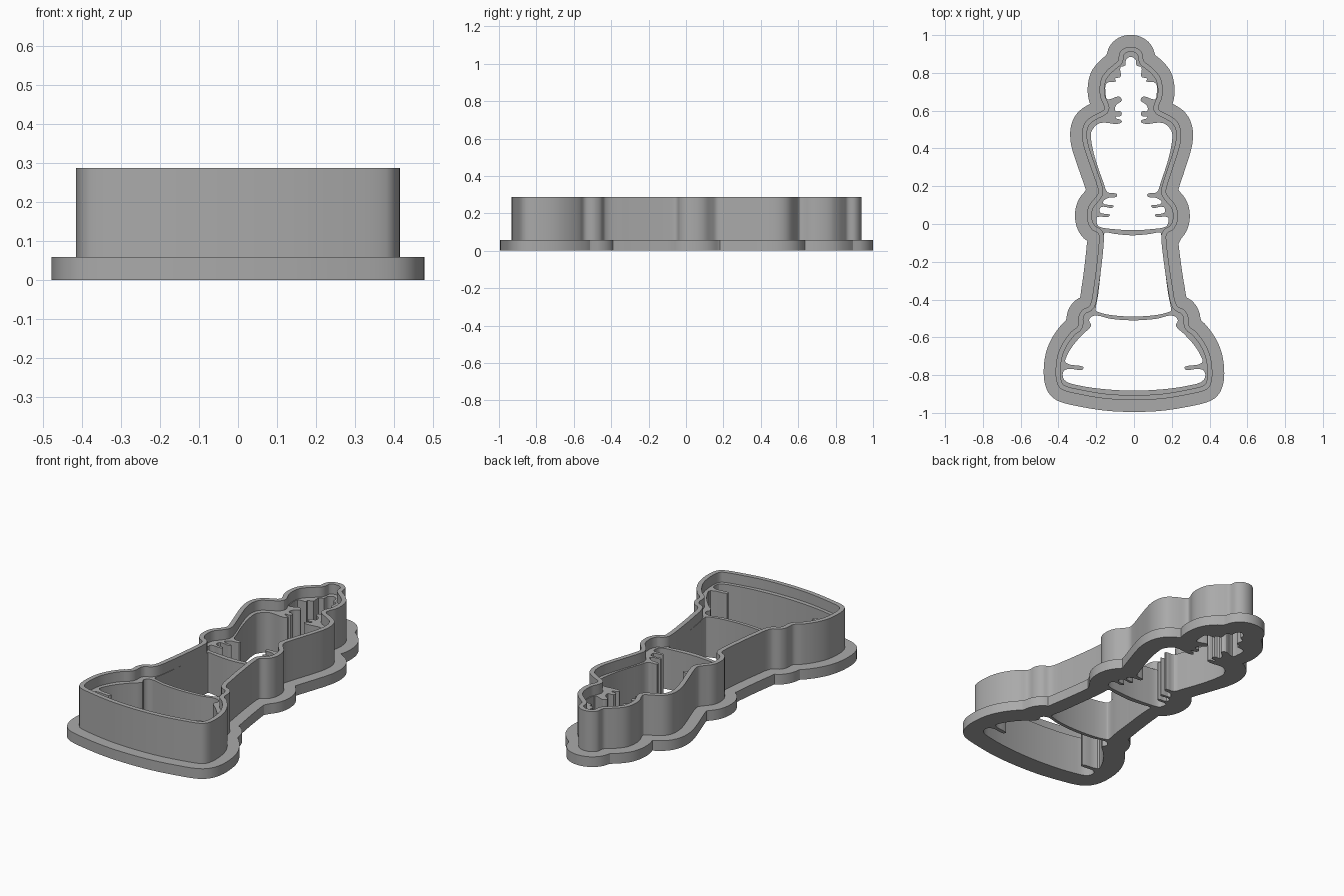
import bpy
import bmesh
import math
from mathutils import Vector
from mathutils.geometry import intersect_point_line

FLANGE_TOP, STAMP_TOP, WALL_TOP = 0.058, 0.23, 0.287
FLANGE_WIDTH, WALL_THICKNESS = 0.063, 0.026

# Half profiles, listed from the top centre to the bottom centre
outline_half = [
    (0, .938), (.035, .93), (.06, .905), (.068, .865), (.09, .845), (.125, .815),
    (.155, .775), (.167, .72), (.163, .67), (.145, .625), (.145, .605), (.2, .575),
    (.24, .545), (.26, .5), (.26, .44), (.245, .38), (.215, .29), (.185, .2),
    (.18, .165), (.2, .135), (.228, .1), (.24, .06), (.237, .01), (.215, -.03),
    (.183, -.05), (.178, -.08), (.19, -.2), (.21, -.34), (.23, -.43), (.27, -.455),
    (.29, -.49), (.295, -.54), (.33, -.57), (.375, -.63), (.405, -.7), (.415, -.79),
    (.405, -.85), (.38, -.878), (.3, -.9), (.15, -.925), (0, -.932)]
upper_hole_half = [
    (0, .885), (.025, .87), (.03, .84), (.056, .828), (.055, .78), (.085, .77),
    (.08, .755), (.13, .745), (.135, .69), (.125, .66), (.067, .675), (.05, .655),
    (.08, .63), (.085, .6), (.055, .595), (.055, .572), (.085, .565), (.05, .545),
    (.075, .53), (.165, .535), (.21, .495), (.215, .45), (.195, .35), (.15, .215),
    (.13, .168), (.082, .16), (.085, .143), (.13, .137), (.155, .11), (.1, .098),
    (.11, .085), (.165, .09), (.17, .06), (.12, .05), (.13, .037), (.185, .037),
    (.19, .01), (.175, -.015), (.09, -.028), (0, -.033)]
middle_hole_half = [
    (0, -.06), (.09, -.053), (.145, -.045), (.152, -.06), (.165, -.2), (.185, -.37),
    (.2, -.455), (.19, -.465), (.12, -.482), (0, -.49)]
lower_hole_half = [
    (0, -.51), (.12, -.502), (.19, -.485), (.22, -.49), (.235, -.51), (.225, -.54),
    (.265, -.58), (.315, -.635), (.35, -.69), (.36, -.735), (.27, -.755),
    (.275, -.772), (.365, -.772), (.37, -.825), (.29, -.855), (.15, -.875), (0, -.882)]


def smooth_loop(half, steps=4):
    """Mirror a half profile, lean it slightly and round it with a spline."""
    points = [Vector(p) for p in half]
    points += [Vector((-p.x, p.y)) for p in reversed(points[1:-1])]
    for p in points:
        p.x -= 0.01 * (p.y + 0.8)
    loop, count = [], len(points)
    for i in range(count):
        a, b, c, d = (points[(i + k) % count] for k in (-1, 0, 1, 2))
        # Tangents limited by the segment length avoid overshoot
        length = (c - b).length
        start = (c - a).normalized() * length
        end = (d - b).normalized() * length
        for s in range(steps):
            t = s / steps
            u = 1 - t
            loop.append(b * (u * u * (1 + 2 * t)) + start * (t * u * u)
                        + c * (t * t * (1 + 2 * u)) - end * (t * t * u))
    return loop


def gap_to_loop(point, loop):
    """Shortest distance from a point to a closed loop."""
    best = math.inf
    for a, b in zip(loop, loop[1:] + loop[:1]):
        near, t = intersect_point_line(point, a, b)
        near = a.lerp(b, min(max(t, 0), 1))
        best = min(best, (point - near.to_2d()).length)
    return best


def offset_loop(loop, distance):
    """Parallel loop, outward if positive, with folded-over points dropped."""
    result = []
    for i, p in enumerate(loop):
        along = (loop[(i + 1) % len(loop)] - loop[i - 1]).normalized()
        moved = p + Vector((-along.y, along.x)) * distance
        if gap_to_loop(moved, loop) > abs(distance) * 0.97:
            result.append(moved)
    return result


def extruded_part(name, loops, height, material):
    """Solid between the outer loop and any inner loops, standing on z = 0."""
    bm = bmesh.new()
    edges = []
    for loop in loops:
        verts = [bm.verts.new((p.x, p.y, 0)) for p in loop]
        edges += [bm.edges.new((verts[i - 1], verts[i])) for i in range(len(verts))]
    bmesh.ops.triangle_fill(bm, edges=edges, use_beauty=True, use_dissolve=False)
    raised = bmesh.ops.extrude_face_region(bm, geom=bm.faces[:], use_keep_orig=True)
    for v in raised["geom"]:
        if isinstance(v, bmesh.types.BMVert):
            v.co.z = height
    bmesh.ops.recalc_face_normals(bm, faces=bm.faces)
    mesh = bpy.data.meshes.new(name)
    bm.to_mesh(mesh)
    bm.free()
    mesh.materials.append(material)
    part = bpy.data.objects.new(name, mesh)
    bpy.context.collection.objects.link(part)
    bpy.ops.object.select_all(action="DESELECT")
    part.select_set(True)
    bpy.context.view_layer.objects.active = part
    bpy.ops.object.shade_smooth_by_angle(angle=math.radians(25))
    return part


default_cube = bpy.data.objects.get("Cube")
if default_cube:
    bpy.data.objects.remove(default_cube)

grey = bpy.data.materials.new("plain_grey")
grey.use_nodes = True
grey.diffuse_color = (0.4, 0.4, 0.4, 1)
grey.node_tree.nodes["Principled BSDF"].inputs["Base Color"].default_value = grey.diffuse_color

wall_outer = smooth_loop(outline_half)
wall_inner = offset_loop(wall_outer, -WALL_THICKNESS)
flange_outer = offset_loop(wall_outer, FLANGE_WIDTH)
holes = [smooth_loop(h) for h in (upper_hole_half, middle_hole_half, lower_hole_half)]

# Wide grip rim, tall cutting wall, and the lower stamp with its crossbars and ridges
extruded_part("grip_flange", [flange_outer, wall_outer], FLANGE_TOP, grey)
extruded_part("cutting_wall", [wall_outer, wall_inner], WALL_TOP, grey)
extruded_part("inner_stamp", [wall_inner] + holes, STAMP_TOP, grey)
